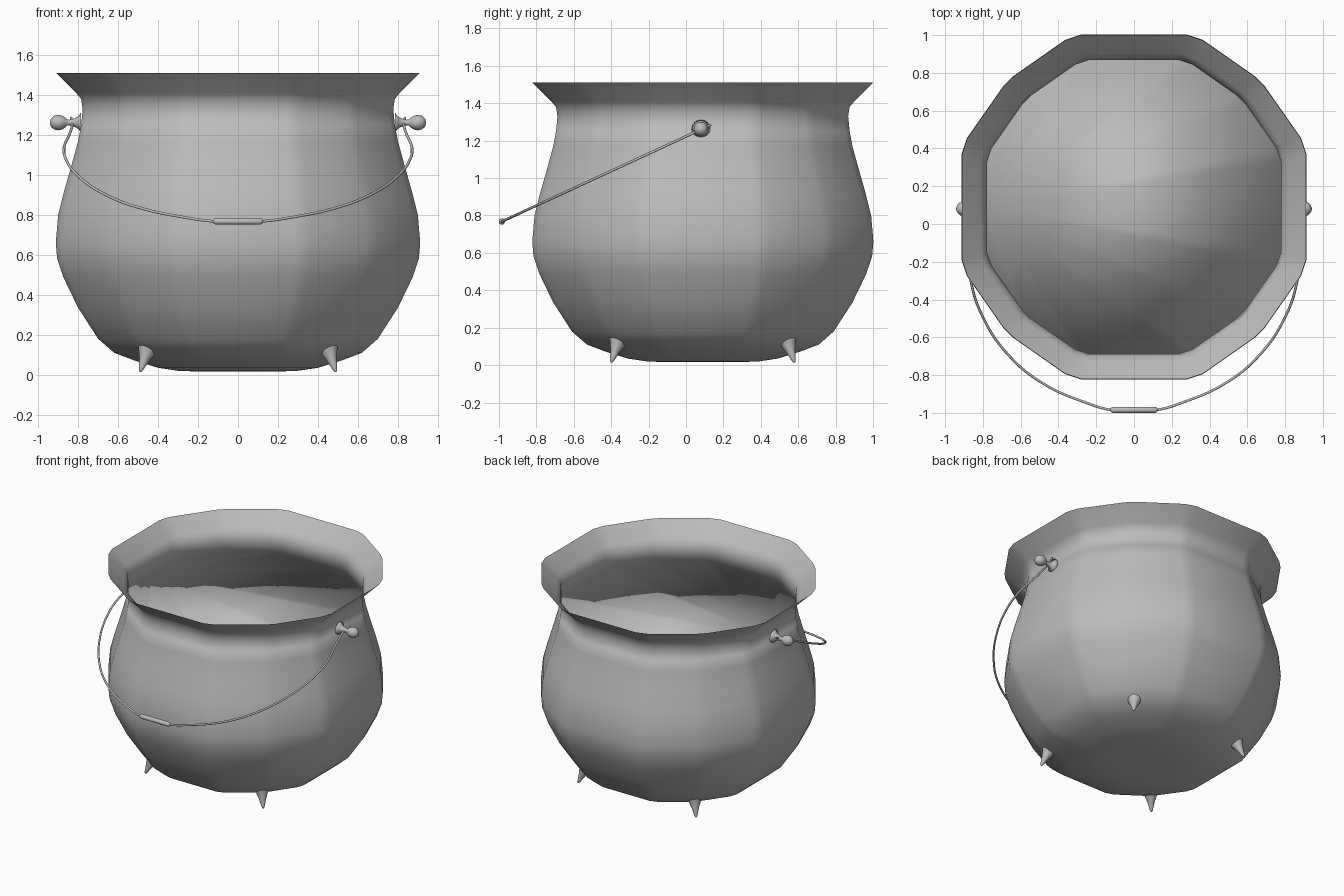
import bpy, bmesh, math
from mathutils import Vector

if "Cube" in bpy.data.objects:
    bpy.data.objects.remove(bpy.data.objects["Cube"])

CY = 0.09  # pot axis sits slightly behind the origin

iron = bpy.data.materials.new("iron grey")
iron.diffuse_color = (0.5, 0.5, 0.5, 1)
iron.use_nodes = True
iron.node_tree.nodes["Principled BSDF"].inputs["Base Color"].default_value = iron.diffuse_color


def make_object(name, bm):
    me = bpy.data.meshes.new(name)
    bm.to_mesh(me)
    bm.free()
    me.materials.append(iron)
    for p in me.polygons:
        p.use_smooth = True
    ob = bpy.data.objects.new(name, me)
    bpy.context.collection.objects.link(ob)
    return ob


def loft(bm, rings, cap_start=False, cap_end=False):
    rows = [[bm.verts.new(p) for p in ring] for ring in rings]
    n = len(rows[0])
    for a, b in zip(rows, rows[1:]):
        for i in range(n):
            j = (i + 1) % n
            bm.faces.new((a[i], a[j], b[j], b[i]))
    if cap_start:
        bm.faces.new(rows[0][::-1])
    if cap_end:
        bm.faces.new(rows[-1])
    return rows


def spindle(name, start, direction, profile, sides=16):
    """Turned part: profile holds (distance along axis, radius)."""
    d = Vector(direction).normalized()
    u = d.orthogonal().normalized()
    v = d.cross(u)
    rings = []
    for t, r in profile:
        c = Vector(start) + d * t
        rings.append([c + r * (u * math.cos(a) + v * math.sin(a))
                      for a in (2 * math.pi * i / sides for i in range(sides))])
    bm = bmesh.new()
    loft(bm, rings, True, True)
    return make_object(name, bm)


# Pot body: rounded twelve-sided section swept up a bellied profile
quarter = [(1, 0), (1, .31), (.97, .40), (.76, .70), (.70, .76), (.40, .97), (.31, 1)]
section = []
for k in range(4):
    for x, y in quarter:
        for _ in range(k):
            x, y = -y, x
        section.append((x, y))
profile = [(.20, .016), (.30, .02), (.40, .035), (.52, .072), (.62, .11), (.70, .18),
           (.80, .335), (.875, .49), (.905, .58), (.912, .66), (.90, .80),
           (.87, .92), (.83, 1.06), (.80, 1.17), (.785, 1.25), (.777, 1.33),
           (.785, 1.38), (.81, 1.41), (.91, 1.51)]
bm = bmesh.new()
rows = loft(bm, [[(r * x, r * y + CY, z) for x, y in section] for r, z in profile], cap_start=True)

# Flat cover closing the neck, fanned from its left side and sharing the wall's normals
neck = rows[[z for r, z in profile].index(1.25)]
first = 2 * len(quarter)
fan = neck[first:] + neck[:first]
for a, b in zip(fan[1:], fan[2:]):
    bm.faces.new((fan[0], a, b))
make_object("pot_body", bm)

# Four spiked feet, splayed outwards
foot = [(0, .062), (.02, .052), (.04, .042), (.08, .026), (.125, .014), (.143, .009), (.15, .003)]
for sx, side in ((-1, "left"), (1, "right")):
    for sy, end in ((-1, "front"), (1, "back")):
        spindle(f"{end}_{side}_foot", (sx * .445, CY + sy * .445, .15),
                (sx * .33, sy * .33, -1), foot)

# Handle knobs on both sides
knob = [(0, .05), (.012, .032), (.03, .022), (.055, .014), (.07, .016), (.08, .026),
        (.095, .035), (.115, .039), (.135, .034), (.15, .02), (.156, .004)]
for sx, side in ((-1, "left"), (1, "right")):
    spindle(f"{side}_knob", (sx * .786, .08, 1.262), (sx, 0, 0), knob)


# Wire bail handle, hanging forwards in a tilted plane
def on_plane(x, z):
    return (x, .08 - (1.26 - z) * 2.163, z)


half = [(.835, 1.285), (.83, 1.25), (.845, 1.2), (.87, 1.14), (.862, 1.08), (.80, .995),
        (.67, .905), (.49, .835), (.25, .785), (.12, .768)]
path = [(-x, z) for x, z in half] + half[::-1]
cu = bpy.data.curves.new("wire_path", 'CURVE')
cu.dimensions = '3D'
cu.bevel_depth = .007
cu.bevel_resolution = 2
cu.resolution_u = 5
cu.use_fill_caps = True
sp = cu.splines.new('BEZIER')
sp.bezier_points.add(len(path) - 1)
for p, (x, z) in zip(sp.bezier_points, path):
    p.co = on_plane(x, z)
    p.handle_left_type = p.handle_right_type = 'AUTO'
cu.materials.append(iron)
bpy.context.collection.objects.link(bpy.data.objects.new("wire_handle", cu))

# Grip at the middle of the handle
spindle("handle_grip", on_plane(-.125, .768), (1, 0, 0),
        [(0, .008), (.006, .014), (.016, .017), (.234, .017), (.244, .014), (.25, .008)], 12)
